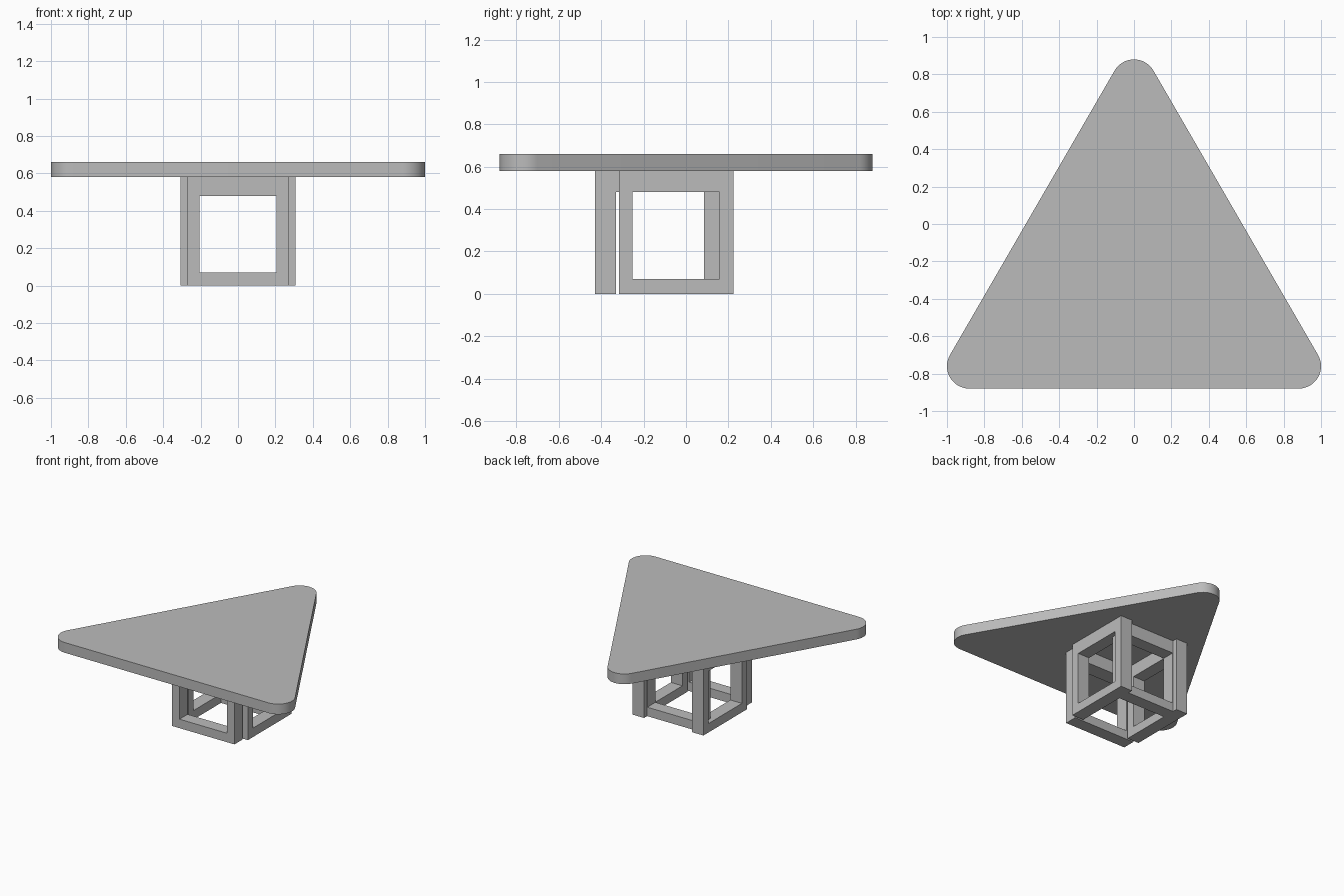
import bpy, bmesh, math

cube = bpy.data.objects.get("Cube")
if cube:
    bpy.data.objects.remove(cube, do_unlink=True)

grey = bpy.data.materials.new("plain_grey")
grey.use_nodes = True
colour = (0.5, 0.5, 0.5, 1)
grey.diffuse_color = colour
grey.node_tree.nodes["Principled BSDF"].inputs["Base Color"].default_value = colour


def finish(name, bm):
    bmesh.ops.recalc_face_normals(bm, faces=bm.faces)
    mesh = bpy.data.meshes.new(name)
    bm.to_mesh(mesh)
    bm.free()
    mesh.materials.append(grey)
    obj = bpy.data.objects.new(name, mesh)
    bpy.context.scene.collection.objects.link(obj)
    return obj


def prism(bm, loop, direction):
    face = bm.faces.new([bm.verts.new(p) for p in loop])
    ext = bmesh.ops.extrude_face_region(bm, geom=[face])
    verts = [v for v in ext["geom"] if isinstance(v, bmesh.types.BMVert)]
    bmesh.ops.translate(bm, verts=verts, vec=direction)


# Rounded triangular top
RADIUS, TOP_LOW, TOP_HIGH, STEPS = 0.12, 0.58, 0.66, 16
outline = []
for cx, cy, start in ((0.88, -0.76, -90), (0, 0.76, 30), (-0.88, -0.76, 150)):
    for i in range(STEPS + 1):
        a = math.radians(start + 120 * i / STEPS)
        outline.append((cx + RADIUS * math.cos(a), cy + RADIUS * math.sin(a), TOP_LOW))
bm = bmesh.new()
prism(bm, outline, (0, 0, TOP_HIGH - TOP_LOW))
top = finish("table_top", bm)
bpy.context.view_layer.objects.active = top
top.select_set(True)
bpy.ops.object.shade_smooth_by_angle(angle=math.radians(30))
top.select_set(False)

# Open rectangular base frames
HALF, BAR, RAIL_LOW, RAIL_HIGH, DEPTH = 0.27, 0.065, 0.07, 0.48, 0.1


def frame(name, x, y, turned=False):
    """Four-sided frame centred on x, y; turned frames run along y."""
    inner = HALF - BAR
    outer_loop = [(-HALF, 0), (HALF, 0), (HALF, TOP_LOW), (-HALF, TOP_LOW)]
    inner_loop = [(-inner, RAIL_LOW), (inner, RAIL_LOW), (inner, RAIL_HIGH), (-inner, RAIL_HIGH)]
    bm = bmesh.new()
    out = [bm.verts.new((u, -DEPTH / 2, z)) for u, z in outer_loop]
    inn = [bm.verts.new((u, -DEPTH / 2, z)) for u, z in inner_loop]
    faces = [bm.faces.new((out[i], out[(i + 1) % 4], inn[(i + 1) % 4], inn[i])) for i in range(4)]
    ext = bmesh.ops.extrude_face_region(bm, geom=faces)
    verts = [v for v in ext["geom"] if isinstance(v, bmesh.types.BMVert)]
    bmesh.ops.translate(bm, verts=verts, vec=(0, DEPTH, 0))
    obj = finish(name, bm)
    obj.location = (x, y, 0)
    if turned:
        obj.rotation_euler.z = math.pi / 2
    return obj


frame("front_frame", 0, -0.38)
frame("back_frame", 0, 0.135)
for side, s in (("left", 1), ("right", -1)):
    frame(side + "_frame", s * 0.257, -0.047, turned=True)

# Short rail joining the front frame to the side frames
bm = bmesh.new()
prism(bm, [(-HALF, -0.34, RAIL_HIGH), (HALF, -0.34, RAIL_HIGH),
           (HALF, -0.31, RAIL_HIGH), (-HALF, -0.31, RAIL_HIGH)], (0, 0, TOP_LOW - RAIL_HIGH))
finish("joining_rail", bm)
